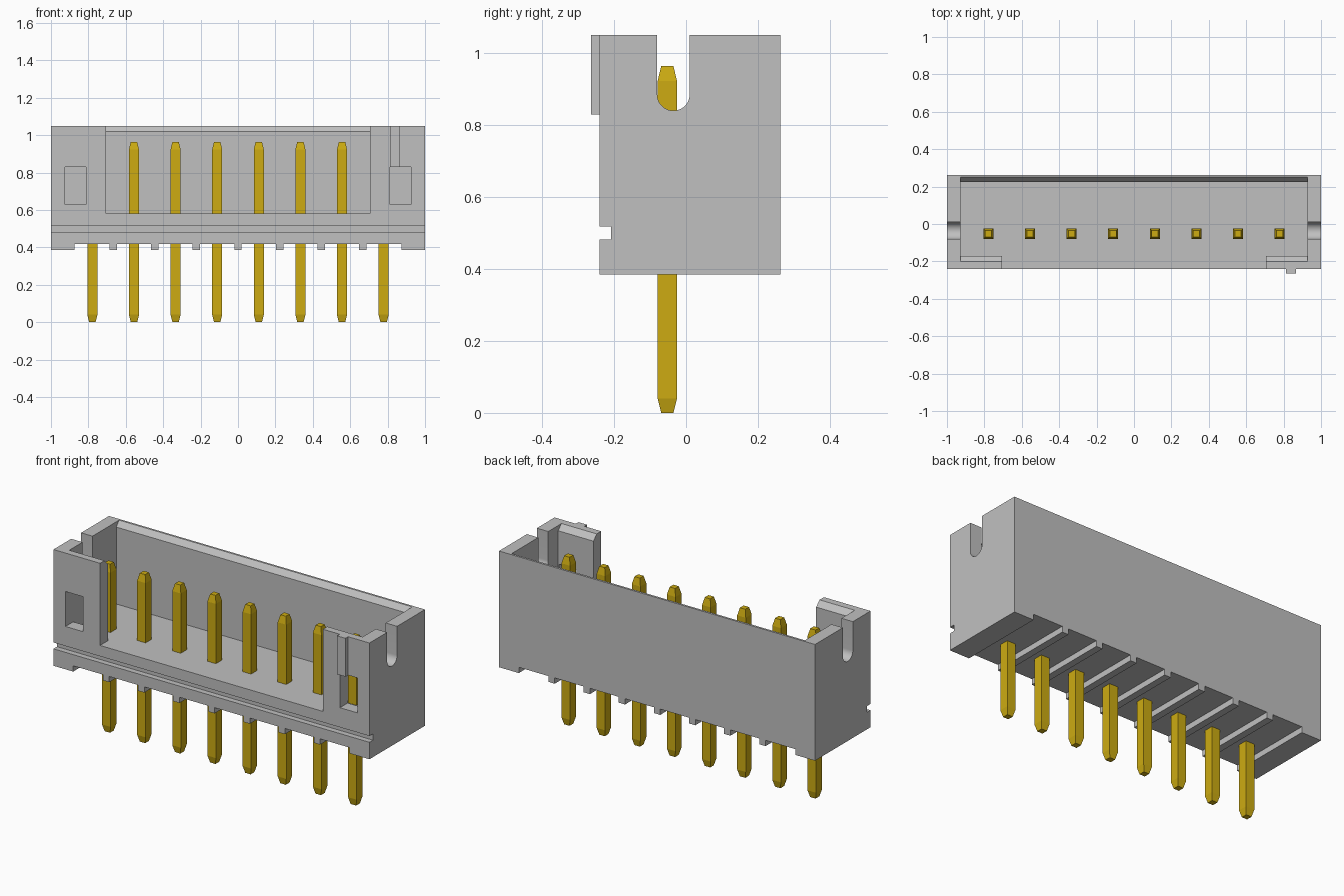
import bpy, bmesh, math

cube = bpy.data.objects.get("Cube")
if cube:
    bpy.data.objects.remove(cube, do_unlink=True)


def material(name, rgb):
    m = bpy.data.materials.new(name)
    m.use_nodes = True
    m.diffuse_color = (*rgb, 1)
    m.node_tree.nodes["Principled BSDF"].inputs["Base Color"].default_value = (*rgb, 1)
    return m


PLASTIC = material("light grey plastic", (0.53, 0.53, 0.53))
GOLD = material("gold plated metal", (0.61, 0.41, 0.006))


def finish(name, bm, mat):
    bmesh.ops.recalc_face_normals(bm, faces=bm.faces)
    mesh = bpy.data.meshes.new(name)
    bm.to_mesh(mesh)
    bm.free()
    mesh.materials.append(mat)
    obj = bpy.data.objects.new(name, mesh)
    bpy.context.collection.objects.link(obj)
    return obj


def prism(name, x0, x1, profile, mat=PLASTIC):
    """Extrude a (y, z) profile along x."""
    bm = bmesh.new()
    face = bm.faces.new([bm.verts.new((x0, y, z)) for y, z in profile])
    ext = bmesh.ops.extrude_face_region(bm, geom=[face])
    verts = [g for g in ext["geom"] if isinstance(g, bmesh.types.BMVert)]
    bmesh.ops.translate(bm, verts=verts, vec=(x1 - x0, 0, 0))
    return finish(name, bm, mat)


def box(name, x0, x1, y0, y1, z0, z1):
    return prism(name, x0, x1, [(y0, z0), (y1, z0), (y1, z1), (y0, z1)])


def cut(target, cutter):
    mod = target.modifiers.new("cut", "BOOLEAN")
    mod.operation = "DIFFERENCE"
    mod.solver = "EXACT"
    mod.object = cutter
    bpy.ops.object.select_all(action="DESELECT")
    bpy.context.view_layer.objects.active = target
    target.select_set(True)
    bpy.ops.object.modifier_apply(modifier=mod.name)
    bpy.data.objects.remove(cutter, do_unlink=True)


BASE, TOP, FLOOR = 0.385, 1.05, 0.58
FRONT, BACK = -0.24, 0.262
PITCH = 0.2225

# Housing shell with lead-in chamfers on the long walls
housing = box("housing", -1, 1, FRONT, BACK, BASE, TOP)
cut(housing, prism("cavity", -0.928, 0.928, [
    (-0.17, FLOOR), (0.225, FLOOR), (0.225, 1.02), (0.275, 1.08),
    (-0.23, 1.08), (-0.17, 1.02)]))

# Wide opening in the front wall
cut(housing, box("front_opening", -0.705, 0.705, -0.4, 0, FLOOR, 1.2))

# Latch windows in the front wall
for side in (-1, 1):
    a, b = sorted((side * 0.813, side * 0.924))
    cut(housing, box("window", a, b, -0.4, -0.1, 0.63, 0.83))

# Round-bottomed slots through both end walls
cy, cz, r = -0.035, 0.885, 0.045
arc = [(cy + r * math.cos(t), cz - r * math.sin(t))
       for t in (math.pi * i / 20 for i in range(21))]
slot = [(cy + r, 1.2)] + arc + [(cy - r, 1.2)]
for side in (-1, 1):
    a, b = sorted((side * 0.85, side * 1.1))
    cut(housing, prism("slot", a, b, slot))

# Long groove low on the front face
cut(housing, box("groove", -1.1, 1.1, -0.4, -0.208, 0.482, 0.518))

# Shallow underside channels, leaving thin ribs between the pins
for i in range(8):
    x = (i - 3.5) * PITCH
    left = -0.875 if i == 0 else x - PITCH / 2 + 0.02
    right = 0.875 if i == 7 else x + PITCH / 2 - 0.02
    cut(housing, box("channel", left, right, -0.4, 0.4, 0.3, 0.418))

bpy.ops.object.shade_smooth_by_angle(angle=math.radians(25))

# Polarising rib on the front
box("polarising_rib", 0.812, 0.865, -0.264, FRONT + 0.01, 0.83, TOP)

# Square pins with tapered ends
for i in range(8):
    bm = bmesh.new()
    rings = []
    for z, h in ((0, 0.017), (0.04, 0.027), (0.922, 0.027), (0.964, 0.017)):
        rings.append([bm.verts.new(((i - 3.5) * PITCH + sx * h, -0.052 + sy * h, z))
                      for sx, sy in ((-1, -1), (1, -1), (1, 1), (-1, 1))])
    for low, high in zip(rings, rings[1:]):
        for k in range(4):
            n = (k + 1) % 4
            bm.faces.new((low[k], low[n], high[n], high[k]))
    bm.faces.new(rings[0][::-1])
    bm.faces.new(rings[-1])
    finish(f"pin_{i + 1}", bm, GOLD)
